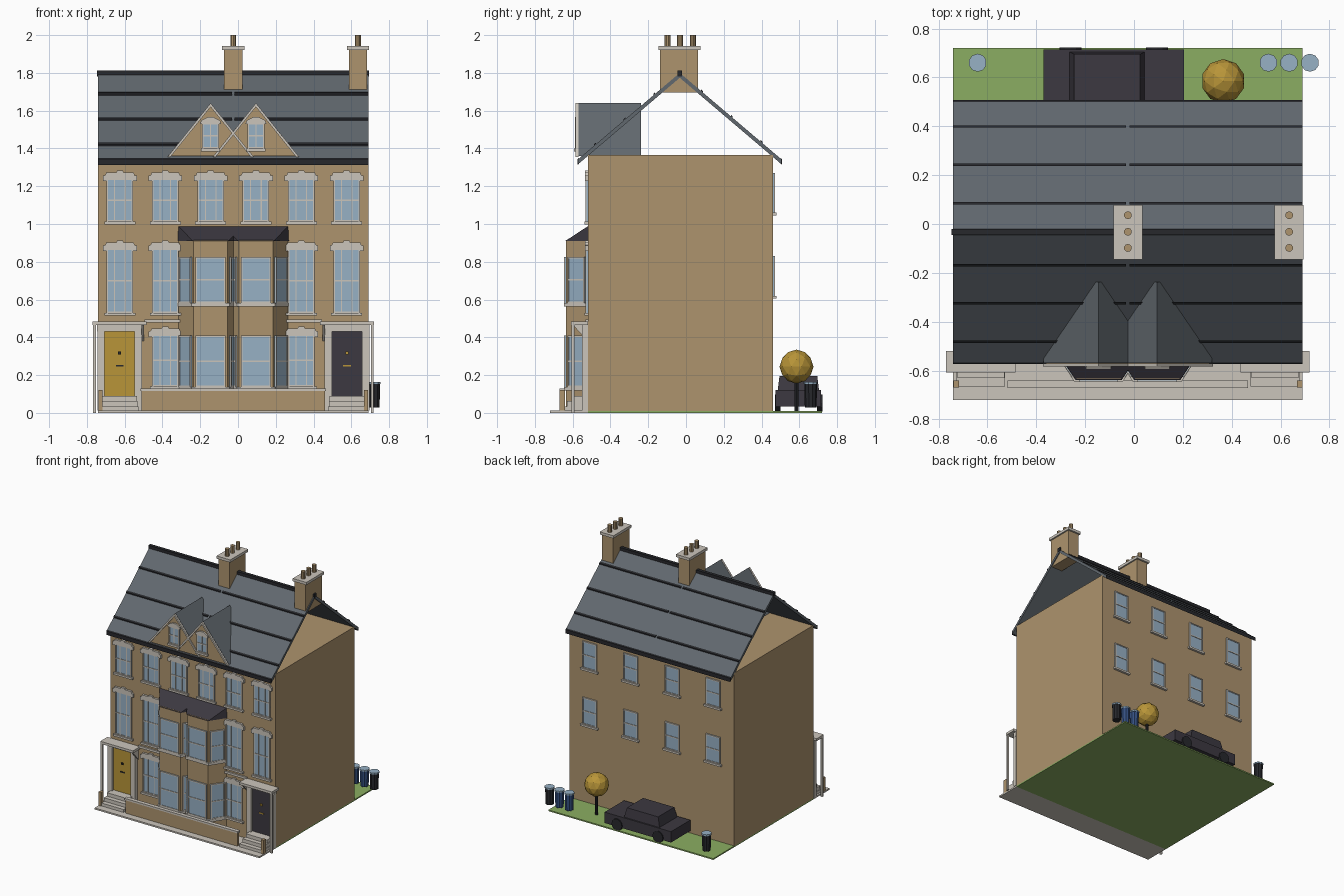
import bpy, bmesh, math
from mathutils import Matrix, Vector

cube = bpy.data.objects.get("Cube")
if cube:
    bpy.data.objects.remove(cube, do_unlink=True)


def material(name, r, g, b):
    m = bpy.data.materials.new(name)
    m.use_nodes = True
    m.diffuse_color = (r, g, b, 1)
    m.node_tree.nodes["Principled BSDF"].inputs["Base Color"].default_value = (r, g, b, 1)
    return m


BRICK = material("tan brick", 0.42, 0.295, 0.155)
STONE = material("pale stone", 0.60, 0.56, 0.50)
SLATE = material("grey slate", 0.12, 0.138, 0.156)
DARK = material("black trim", 0.02, 0.021, 0.025)
COAL = material("charcoal", 0.045, 0.04, 0.052)
GLASS = material("window blue", 0.31, 0.44, 0.56)
GRASS = material("grass green", 0.258, 0.423, 0.122)
GOLD = material("golden yellow", 0.48, 0.30, 0.04)
BLUE = material("bin blue", 0.035, 0.08, 0.22)

MID = -0.025            # party wall between the two mirrored houses
FRONT, BACK = -0.52, 0.46
ID = Matrix.Identity(4)


def finish(name, bm, mat):
    bmesh.ops.recalc_face_normals(bm, faces=bm.faces)
    me = bpy.data.meshes.new(name)
    bm.to_mesh(me)
    bm.free()
    me.materials.append(mat)
    ob = bpy.data.objects.new(name, me)
    bpy.context.collection.objects.link(ob)
    return ob


def prism(name, mat, base, offset, at=ID):
    """Extrude a planar outline of 3D points by an offset."""
    bm = bmesh.new()
    face = bm.faces.new([bm.verts.new(at @ Vector(p)) for p in base])
    ext = bmesh.ops.extrude_face_region(bm, geom=[face])
    vs = [v for v in ext["geom"] if isinstance(v, bmesh.types.BMVert)]
    bmesh.ops.translate(bm, verts=vs, vec=at.to_3x3() @ Vector(offset))
    return finish(name, bm, mat)


def box(name, mat, x, y, z, at=ID):
    base = [(x[0], y[0], z[0]), (x[1], y[0], z[0]), (x[1], y[1], z[0]), (x[0], y[1], z[0])]
    return prism(name, mat, base, (0, 0, z[1] - z[0]), at)


def cylinder(name, mat, pos, r, h, sides, turn=ID, r_top=None):
    bm = bmesh.new()
    bmesh.ops.create_cone(bm, cap_ends=True, segments=sides, radius1=r, radius2=r_top or r, depth=h,
                          matrix=Matrix.Translation(pos) @ turn)
    return finish(name, bm, mat)


def wall_frame(x, y, angle=0):
    return Matrix.Translation((x, y, 0)) @ Matrix.Rotation(angle, 4, 'Z')


def window(at, w, z0, z1, bars=(), sill=0.012, head=False):
    """Sash window on a wall; w is the half width, -y points outwards."""
    box("window_glass", GLASS, (-w, w), (-0.006, 0.002), (z0, z1), at)
    t = 0.008
    for s in (-1, 1):
        box("window_jamb", STONE, sorted((s * w, s * (w - t))), (-0.011, 0), (z0, z1), at)
    mid = (z0 + z1) / 2
    for z in (z0, mid - t / 2, z1 - t):
        box("window_rail", STONE, (-w, w), (-0.010, 0), (z, z + t), at)
    for b in bars:
        box("window_bar", STONE, (b - .003, b + .003), (-0.009, 0), (z0, z1), at)
    if sill:
        box("window_sill", STONE, (-w - sill, w + sill), (-0.018, 0), (z0 - 0.015, z0), at)
    if head:
        half = [(0.015, 0.055), (0.019, 0.045), (0.072, 0.045), (0.078, 0.03),
                (0.089, 0.028), (0.089, 0), (0.07, 0), (0.062, 0.012)]
        pts = half + [(-x, z) for x, z in reversed(half)]
        prism("window_head", STONE, [(x, -0.016, z1 - 0.012 + z) for x, z in pts], (0, 0.016, 0), at)


# Ground, pavement and main block
L, R = -0.74, 0.69
box("lawn", GRASS, (L, R), (FRONT, 0.72), (0, 0.01))
box("pavement", STONE, (L, R), (-0.72, FRONT), (0, 0.012))
box("house_walls", BRICK, (L, R), (FRONT, BACK), (0.01, 1.365))

# Open-gabled roof: two thin slabs with dark batten courses
RY, RZ, PITCH = -0.033, 1.80, 0.85


def slope_piece(name, mat, side, d0, d1, lift, thick, x):
    pts = [(d0, lift), (d1, lift), (d1, lift - thick), (d0, lift - thick)]
    prism(name, mat, [(x[0], RY + side * d, RZ - PITCH * d + h) for d, h in pts], (x[1] - x[0], 0, 0))


for side in (-1, 1):
    slope_piece("roof_slope", SLATE, side, 0, 0.535, 0, 0.026, (L, R))
    slope_piece("eaves_edge", DARK, side, 0.533, 0.541, 0.003, 0.03, (L, R))
    for k in range(3):
        d = (0.13 if side < 0 else 0.113) + 0.157 * k
        for x in ((L, MID - 0.007), (MID + 0.007, R)):
            slope_piece("roof_batten", DARK, side, d, d + 0.01, 0.008, 0.012, x)
box("roof_ridge", DARK, (L - 0.006, R + 0.004), (RY - 0.013, RY + 0.013), (1.782, 1.812))

# Chimneys
for x in (MID, 0.635):
    box("chimney_stack", BRICK, (x - 0.048, x + 0.048), (-0.137, 0.063), (1.695, 1.925))
    box("chimney_cap", STONE, (x - 0.059, x + 0.059), (-0.145, 0.077), (1.922, 1.943))
    for y in (-0.098, -0.032, 0.036):
        cylinder("chimney_pot", BRICK, (x, y, 1.97), 0.016, 0.06, 10)

# Gabled dormers
for x in (MID - 0.12, MID + 0.12):
    at = wall_frame(x, -0.572)
    tri = lambda y, w, top, low: [(-w, y, low), (w, y, low), (0, y, top)]
    prism("dormer_roof", SLATE, tri(0.004, 0.225, 1.64, 1.36), (0, 0.33, 0), at)
    prism("dormer_gable", BRICK, tri(-0.004, 0.215, 1.627, 1.36), (0, 0.01, 0), at)
    for s in (-1, 1):
        prism("dormer_bargeboard", STONE, [(0, -0.012, 1.64), (s * 0.228, -0.012, 1.356),
              (s * 0.212, -0.012, 1.356), (0, -0.012, 1.62)], (0, 0.014, 0), at)
    window(wall_frame(x, -0.576), 0.045, 1.40, 1.535, (0,), 0.006)
    prism("dormer_window_head", STONE, [(-0.055, -0.016, 1.53), (0.055, -0.016, 1.53), (0.05, -0.016, 1.548),
          (0.015, -0.016, 1.566), (-0.015, -0.016, 1.566), (-0.05, -0.016, 1.548)], (0, 0.014, 0), at)

# Front windows
SIDES = (-1, 1)
BARS = (-0.028, 0.028)
for s in SIDES:
    for off in (0.12, 0.36, 0.60):
        window(wall_frame(MID + s * off, FRONT), 0.07, 1.012, 1.24, BARS, head=True)
    for off in (0.36, 0.60):
        window(wall_frame(MID + s * off, FRONT), 0.07, 0.53, 0.87, BARS, head=True)
    window(wall_frame(MID + s * 0.36, FRONT), 0.07, 0.14, 0.415, BARS, head=True)
    box("string_course", STONE, sorted((MID + s * 0.27, MID + s * 0.47)), (FRONT - 0.012, FRONT), (0.478, 0.495))

# Two-storey canted bays meeting at the party wall
WB, WF, YF = 0.17, 0.09, -0.635
CANT = math.atan2(FRONT - YF, WB - WF)
for s in SIDES:
    cx = MID + s * 0.12

    def bay_outline(z, g=0):
        return [(cx - WB - g, FRONT, z), (cx - WF - g, YF - g, z), (cx + WF + g, YF - g, z), (cx + WB + g, FRONT, z)]

    prism("bay_walls", BRICK, bay_outline(0.01), (0, 0, 0.905))
    for z in (0.118, 0.563):
        prism("bay_sill_band", STONE, bay_outline(z, 0.01), (0, 0, 0.02))
    bm = bmesh.new()
    for p in bay_outline(0.91, 0.004) + [(cx - WB, FRONT, 0.988), (cx + WB, FRONT, 0.988)]:
        bm.verts.new(p)
    bmesh.ops.convex_hull(bm, input=bm.verts)
    finish("bay_roof", bm, COAL)
    for z0, z1 in ((0.138, 0.41), (0.583, 0.825)):
        window(wall_frame(cx, YF), 0.08, z0, z1, sill=0)
        for e in SIDES:
            at = wall_frame(cx + e * (WB + WF) / 2, (FRONT + YF) / 2, e * CANT)
            window(at, 0.054, z0, z1, sill=0)

# Front doors, porches and steps
for s, paint, metal in ((-1, GOLD, DARK), (1, COAL, GOLD)):
    at = wall_frame(MID + s * 0.602, FRONT)
    box("front_door", paint, (-0.08, 0.08), (-0.012, 0), (0.09, 0.43), at)
    box("door_knocker", metal, (-0.008, 0.008), (-0.02, -0.01), (0.31, 0.325), at)
    box("letterbox", metal, (-0.02, 0.02), (-0.015, -0.01), (0.245, 0.254), at)
    box("door_lintel", STONE, (-0.12, 0.12), (-0.03, 0), (0.43, 0.465), at)
    for e in SIDES:
        box("door_pilaster", STONE, sorted((e * 0.08, e * 0.118)), (-0.03, 0), (0.012, 0.44), at)
    box("porch_canopy", STONE, (-0.142, 0.142), (-0.088, 0), (0.465, 0.484), at)
    box("porch_post", STONE, sorted((s * 0.126, s * 0.14)), (-0.085, -0.07), (0.0, 0.466), at)
    prism("porch_bracket", STONE, [(-s * 0.13, 0, 0.466), (-s * 0.13, -0.08, 0.466), (-s * 0.13, 0, 0.38)],
          (s * 0.014, 0, 0), at)
    for k, reach in enumerate((0.145, 0.11, 0.075)):
        w = 0.1 - 0.004 * k
        box("door_step", STONE, (-w, w), (-reach, 0), (0.01, 0.035 + 0.027 * k), at)
    box("gate_pier", BRICK, sorted((s * 0.09, s * 0.112)), (-0.15, -0.12), (0.01, 0.12), at)

# Low garden wall
box("garden_wall", BRICK, (-0.51, 0.46), (-0.666, -0.645), (0.01, 0.116))
box("garden_wall_coping", STONE, (-0.517, 0.467), (-0.671, -0.64), (0.115, 0.129))

# Rear windows
for off in (-0.535, -0.18, 0.18, 0.535):
    for z in (0.62, 1.06):
        window(wall_frame(MID + off, BACK, math.pi), 0.062, z, z + 0.21)

# Parked car
box("car_body", COAL, (-0.37, 0.205), (0.475, 0.715), (0.035, 0.12))
bm = bmesh.new()
for x, y, z in ((0.155, 0.11, 0.115), (0.135, 0.10, 0.195)):
    for a in SIDES:
        for b in SIDES:
            bm.verts.new((-0.11 + a * x, 0.595 + b * y, z))
bmesh.ops.convex_hull(bm, input=bm.verts)
finish("car_cabin", bm, COAL)
for x in (-0.26, 0.095):
    for y in (0.485, 0.708):
        cylinder("car_wheel", DARK, (x, y, 0.053), 0.045, 0.03, 12, Matrix.Rotation(math.pi / 2, 4, 'X'))

# Tree
cylinder("tree_trunk", DARK, (0.365, 0.585, 0.09), 0.011, 0.17, 8)
bm = bmesh.new()
bmesh.ops.create_icosphere(bm, subdivisions=2, radius=0.09, matrix=Matrix.Translation((0.365, 0.585, 0.245)))
finish("tree_crown", bm, GOLD)

# Wheelie bins
for x, mat in ((-0.64, DARK), (0.55, BLUE), (0.635, BLUE), (0.72, DARK)):
    cylinder("bin_body", mat, (x, 0.66, 0.092), 0.031, 0.125, 10, r_top=0.034)
    cylinder("bin_lid", GLASS, (x, 0.66, 0.158), 0.037, 0.012, 10)
